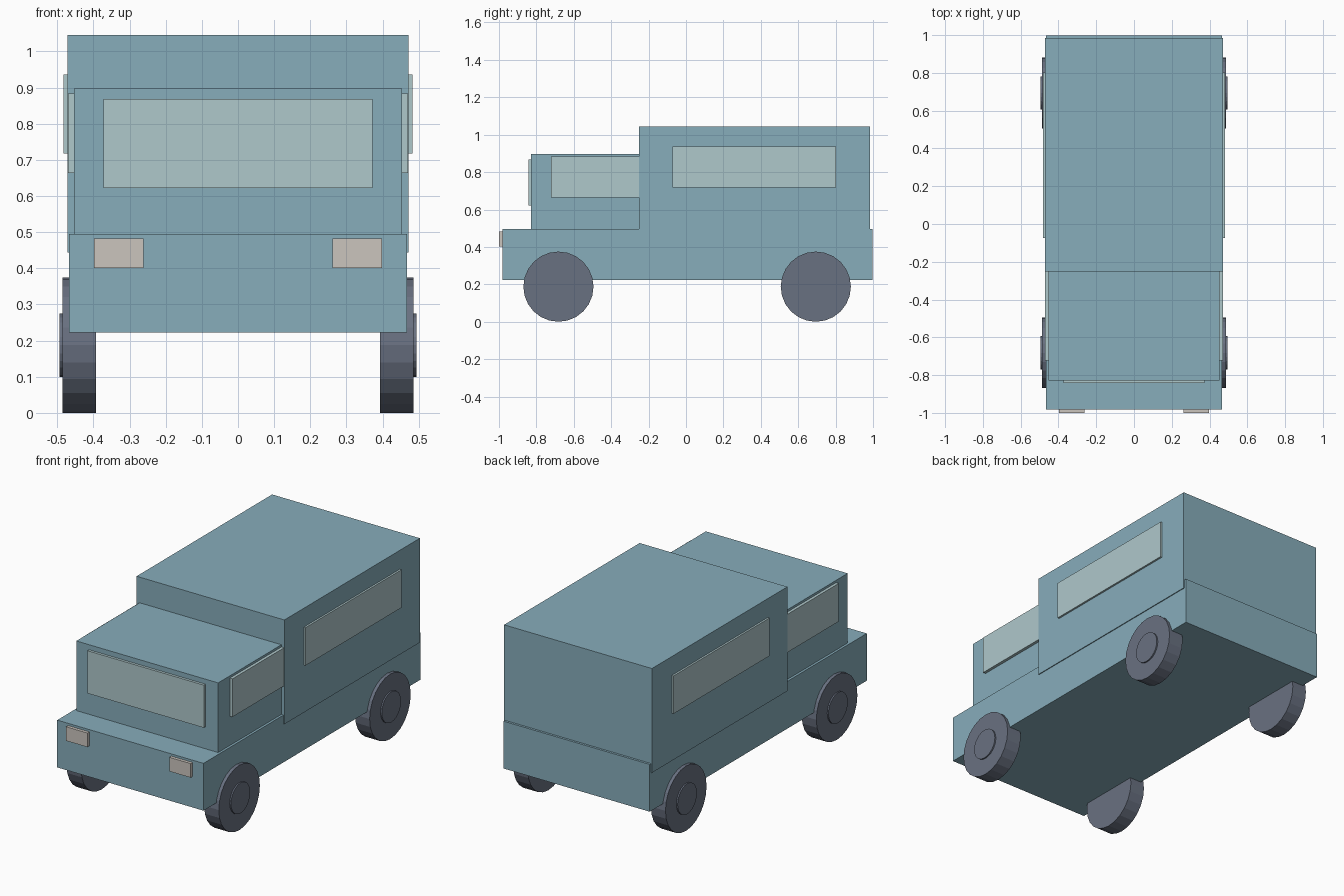
import bpy
import math

if "Cube" in bpy.data.objects:
    bpy.data.objects.remove(bpy.data.objects["Cube"])


def material(name, rgb):
    """Flat colour given as sRGB 0-255, stored as linear."""
    def lin(c):
        c /= 255
        return c / 12.92 if c <= 0.04045 else ((c + 0.055) / 1.055) ** 2.4
    m = bpy.data.materials.new(name)
    m.diffuse_color = [lin(c) for c in rgb] + [1]
    m.use_nodes = True
    m.node_tree.nodes["Principled BSDF"].inputs["Base Color"].default_value = m.diffuse_color
    return m


PAINT = material("blue_paint", (135, 173, 187))
GLASS = material("pale_glass", (175, 200, 203))
LAMP = material("lamp_cream", (203, 197, 190))
TYRE = material("dark_grey", (105, 113, 129))


def finish(name, mat):
    ob = bpy.context.object
    ob.name = name
    bpy.ops.object.transform_apply(location=False, rotation=True, scale=True)
    ob.data.materials.append(mat)


def box(name, mat, x, y, z):
    """Box from (min, max) ranges on each axis."""
    ranges = (x, y, z)
    bpy.ops.mesh.primitive_cube_add(size=1, location=[(a + b) / 2 for a, b in ranges])
    bpy.context.object.scale = [abs(b - a) for a, b in ranges]
    finish(name, mat)


def disc(name, mat, radius, x, y, z):
    """24-sided cylinder with its axis along x."""
    bpy.ops.mesh.primitive_cylinder_add(
        vertices=24, radius=radius, depth=abs(x[1] - x[0]),
        location=((x[0] + x[1]) / 2, y, z), rotation=(0, math.pi / 2, 0))
    finish(name, mat)


# Body: low chassis, front cab and taller rear compartment
box("lower_body", PAINT, (-0.467, 0.467), (-0.982, 0.998), (0.222, 0.495))
box("cab", PAINT, (-0.453, 0.453), (-0.828, -0.24), (0.48, 0.897))
box("rear_compartment", PAINT, (-0.472, 0.472), (-0.251, 0.985), (0.443, 1.045))

# Windscreen
box("windscreen", GLASS, (-0.372, 0.372), (-0.843, -0.82), (0.622, 0.868))

# Mirrored parts
for s, side in ((-1, "left"), (1, "right")):
    box(f"cab_window_{side}", GLASS, (s * 0.445, s * 0.470), (-0.722, -0.245), (0.664, 0.884))
    box(f"rear_window_{side}", GLASS, (s * 0.465, s * 0.483), (-0.073, 0.802), (0.717, 0.936))
    box(f"headlight_{side}", LAMP, (s * 0.262, s * 0.398), (-1.0, -0.97), (0.401, 0.482))
    for y, end in ((-0.682, "front"), (0.694, "rear")):
        disc(f"{end}_wheel_{side}", TYRE, 0.1875, (s * 0.393, s * 0.486), y, 0.1875)
        disc(f"{end}_hub_{side}", TYRE, 0.088, (s * 0.47, s * 0.494), y, 0.1875)
